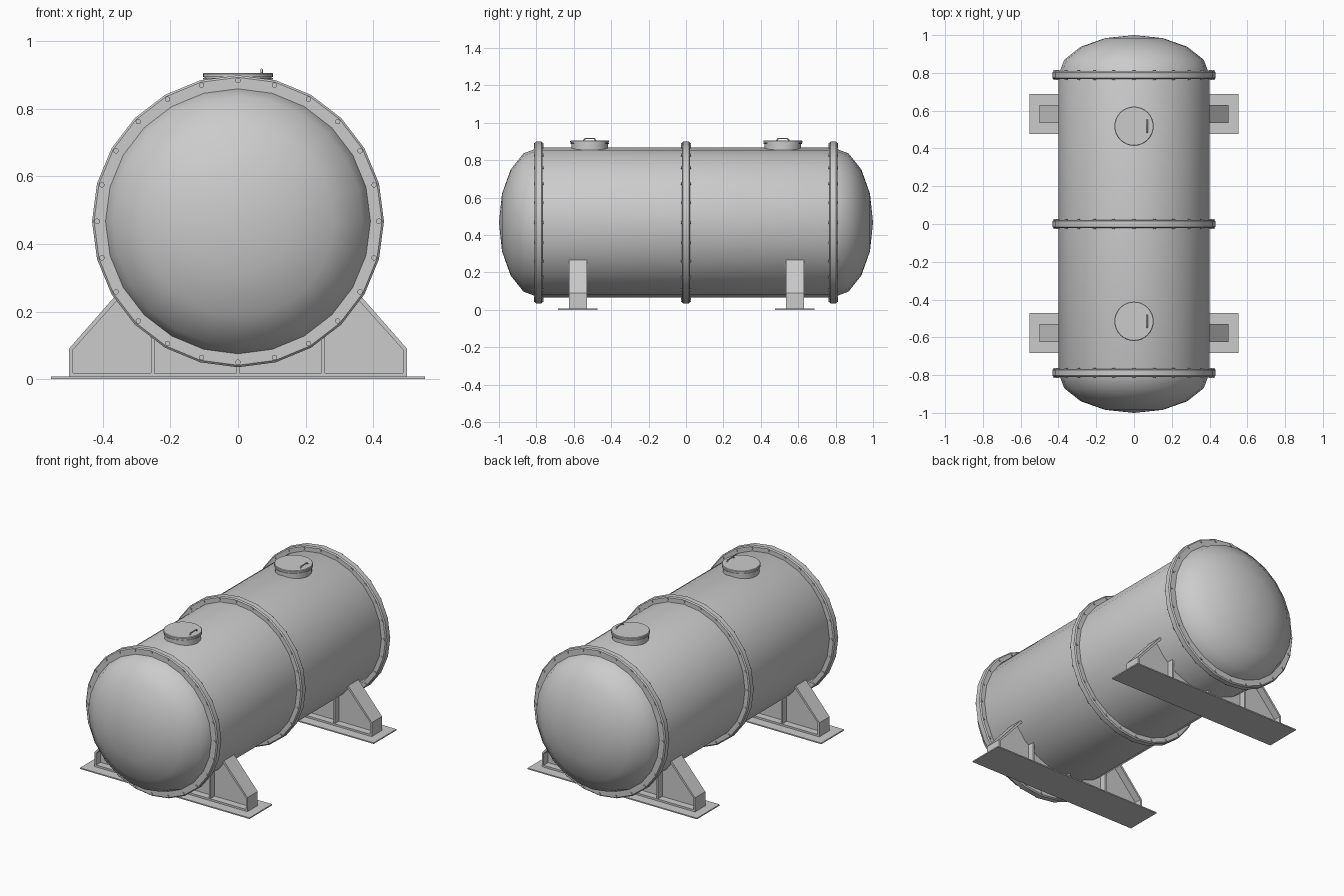
import bpy, bmesh, math
from mathutils import Vector, Matrix

if "Cube" in bpy.data.objects:
    bpy.data.objects.remove(bpy.data.objects["Cube"])

ZC, R, SIDES = 0.467, 0.4, 24
SEAM = 0.788


def finish(name, bm, smooth=None, bevel=0):
    bmesh.ops.recalc_face_normals(bm, faces=bm.faces[:])
    me = bpy.data.meshes.new(name)
    bm.to_mesh(me)
    bm.free()
    ob = bpy.data.objects.new(name, me)
    bpy.context.collection.objects.link(ob)
    if bevel:
        m = ob.modifiers.new("bevel", 'BEVEL')
        m.width, m.segments, m.limit_method = bevel, 1, 'ANGLE'
    if smooth:
        bpy.ops.object.select_all(action='DESELECT')
        ob.select_set(True)
        bpy.context.view_layer.objects.active = ob
        bpy.ops.object.shade_smooth_by_angle(angle=math.radians(smooth))
    return ob


def lathe(bm, prof, n, place, closed=False):
    """Spin (radius, height) points about local z, then place the result."""
    rings = []
    for r, h in prof:
        if r == 0:
            rings.append([bm.verts.new(place @ Vector((0, 0, h)))] * n)
        else:
            rings.append([bm.verts.new(place @ Vector((r * math.cos(2 * math.pi * i / n),
                          r * math.sin(2 * math.pi * i / n), h))) for i in range(n)])
    pairs = list(zip(rings, rings[1:])) + ([(rings[-1], rings[0])] if closed else [])
    for a, b in pairs:
        for i in range(n):
            j = (i + 1) % n
            bm.faces.new(list(dict.fromkeys((a[i], a[j], b[j], b[i]))))


def prism(bm, pts, y, half):
    """Extrude an (x, z) outline along y."""
    f = bm.faces.new([bm.verts.new((x, y - half, z)) for x, z in pts])
    g = bmesh.ops.extrude_face_region(bm, geom=[f])
    bmesh.ops.translate(bm, vec=(0, 2 * half, 0),
                        verts=[v for v in g['geom'] if isinstance(v, bmesh.types.BMVert)])


def box(bm, x0, x1, z0, z1, y, half):
    prism(bm, [(x0, z0), (x1, z0), (x1, z1), (x0, z1)], y, half)


def along_y(y):
    return Matrix.Translation((0, y, ZC)) @ Matrix.Rotation(math.radians(-90), 4, 'X')


# shell with both domed ends
quarter = [(R * math.cos(math.radians(a)), SEAM + (1 - SEAM) * math.sin(math.radians(a)))
           for a in (0, 22.5, 45, 67.5)] + [(0, 1.0)]
bm = bmesh.new()
lathe(bm, [(r, -h) for r, h in reversed(quarter)] + quarter, SIDES, along_y(0))
finish("tank_shell", bm, 40)

# bolted flange rings
for name, y in (("front", -SEAM), ("middle", 0), ("back", SEAM)):
    bm = bmesh.new()
    lathe(bm, [(0.39, -0.021), (0.426, -0.021), (0.432, -0.015),
               (0.432, 0.015), (0.426, 0.021), (0.39, 0.021)], SIDES, along_y(y), True)
    finish(name + "_flange", bm, 30)
    bm = bmesh.new()
    for i in range(24):
        a = 2 * math.pi * i / 24
        place = Matrix.Translation((0.417 * math.cos(a), 0, 0.417 * math.sin(a))) @ along_y(y)
        lathe(bm, [(0, -0.026), (0.008, -0.026), (0.008, 0.026), (0, 0.026)], 10, place)
    finish(name + "_flange_bolts", bm, 40)

# manholes with lids and handles
for name, y in (("front", -0.515), ("back", 0.518)):
    at = Matrix.Translation((0, y, 0))
    bm = bmesh.new()
    lathe(bm, [(0.098, 0.845), (0.098, 0.888), (0, 0.888)], 32, at)
    finish(name + "_manhole_neck", bm, 40)
    bm = bmesh.new()
    lathe(bm, [(0, 0.887), (0.103, 0.887), (0.103, 0.891), (0.099, 0.891), (0.099, 0.894),
               (0.104, 0.894), (0.104, 0.903), (0.101, 0.906), (0, 0.906)], 32, at)
    finish(name + "_manhole_lid", bm, 30)
    bm = bmesh.new()
    path = [(-0.033, 0.904), (-0.025, 0.916), (0.025, 0.916), (0.033, 0.904)]
    rings = []
    for dy, z in path:
        rings.append([bm.verts.new((0.07 + 0.0035 * math.cos(t * math.pi / 4),
                                    y + dy * (1 + 0.09 * math.sin(t * math.pi / 4)),
                                    z + 0.003 * math.sin(t * math.pi / 4))) for t in range(8)])
    for a, b in zip(rings, rings[1:]):
        for i in range(8):
            bm.faces.new((a[i], a[(i + 1) % 8], b[(i + 1) % 8], b[i]))
    bm.faces.new(rings[0])
    bm.faces.new(rings[-1])
    finish(name + "_lid_handle", bm, 50)

# saddles: base plate, web, edge plates and ribs
T = 0.011
for name, y in (("front", -0.578), ("back", 0.582)):
    bm = bmesh.new()
    box(bm, -0.553, 0.553, 0, 0.007, y, 0.106)
    finish(name + "_base_plate", bm)

    bm = bmesh.new()
    arc = [(0.397 * math.cos(math.radians(a)), ZC + 0.397 * math.sin(math.radians(a)))
           for a in range(-30, -151, -15)]
    prism(bm, [(-0.495, 0.007), (0.495, 0.007), (0.495, 0.088)] + arc + [(-0.495, 0.088)], y, 0.006)
    finish(name + "_saddle_web", bm)

    bm = bmesh.new()
    box(bm, -0.5, 0.5, 0.007, 0.007 + T, y, 0.048)
    for s in (-1, 1):
        prism(bm, [(s * x, z) for x, z in ((0.5, 0.007), (0.5, 0.09), (0.345, 0.267),
              (0.335, 0.258), (0.5 - T, 0.086), (0.5 - T, 0.007))], y, 0.048)
    finish(name + "_saddle_edge_plates", bm)

    bm = bmesh.new()
    for x, top in ((-0.252, 0.165), (0, 0.07), (0.252, 0.165)):
        box(bm, x - 0.005, x + 0.005, 0.012, top, y, 0.044)
    finish(name + "_saddle_ribs", bm)
